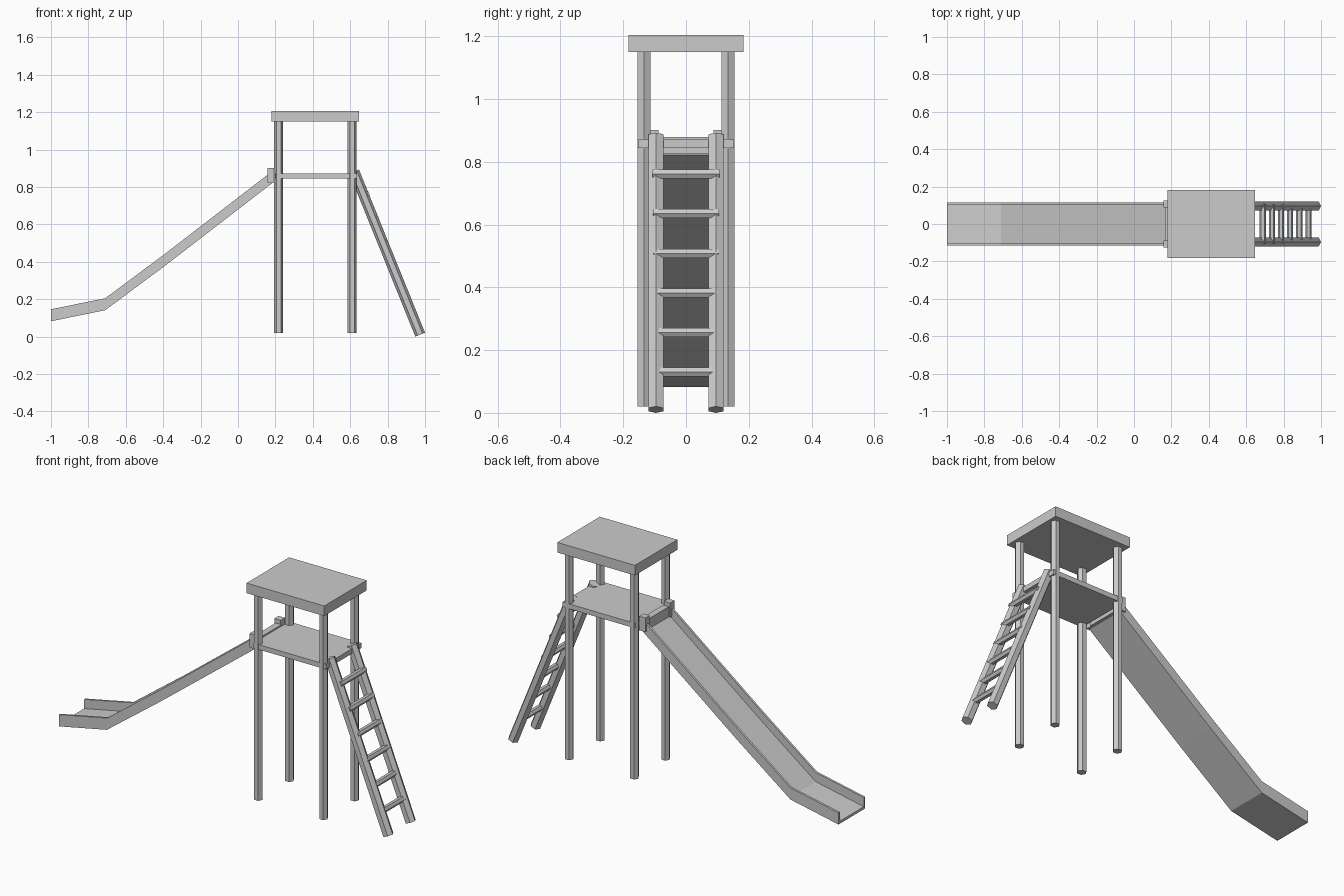
import bpy, bmesh
from mathutils import Vector

if "Cube" in bpy.data.objects:
    bpy.data.objects.remove(bpy.data.objects["Cube"])

grey = bpy.data.materials.new("light grey")
grey.diffuse_color = (0.6, 0.6, 0.6, 1)
grey.use_nodes = True
grey.node_tree.nodes["Principled BSDF"].inputs["Base Color"].default_value = grey.diffuse_color


def finish(name, bm):
    bmesh.ops.recalc_face_normals(bm, faces=bm.faces)
    mesh = bpy.data.meshes.new(name)
    bm.to_mesh(mesh)
    bm.free()
    mesh.materials.append(grey)
    obj = bpy.data.objects.new(name, mesh)
    bpy.context.collection.objects.link(obj)


def loft(name, rings):
    """Join equal rings of points into a capped solid."""
    bm = bmesh.new()
    rows = [[bm.verts.new(p) for p in ring] for ring in rings]
    n = len(rows[0])
    for a, b in zip(rows, rows[1:]):
        for i in range(n):
            j = (i + 1) % n
            bm.faces.new((a[i], a[j], b[j], b[i]))
    bm.faces.new(rows[0])
    bm.faces.new(rows[-1])
    finish(name, bm)


def box(name, lo, hi):
    bm = bmesh.new()
    bmesh.ops.create_cube(bm, size=1)
    for v in bm.verts:
        v.co = [(a + b) / 2 + c * (b - a) for a, b, c in zip(lo, hi, v.co)]
    finish(name, bm)


def hex_bar(name, start, end, radius):
    """Six-sided bar with two corner edges lying in the xz plane."""
    start, end = Vector(start), Vector(end)
    d = (end - start).normalized()
    u = Vector((1, 0, 0))
    u = (u - d * u.dot(d)).normalized()
    v = d.cross(u)
    corners = [(1, 0), (.5, .866), (-.5, .866), (-1, 0), (-.5, -.866), (.5, -.866)]
    loft(name, [[p + (u * a + v * b) * radius for a, b in corners]
                for p in (start, end)])


# Tower
box("roof", (0.18, -0.183, 1.15), (0.648, 0.183, 1.205))
box("platform", (0.2, -0.153, 0.845), (0.637, 0.153, 0.872))
for x in (0.217, 0.61):
    for y in (-0.134, 0.134):
        hex_bar("post", (x, y, 0.02), (x, y, 1.16), 0.0235)

# Slide: trough section swept along its bottom line, ends cut upright
W, T, H, BED = 0.115, 0.012, 0.064, 0.014
section = [(-W, 0), (W, 0), (W, H), (W - T, H),
           (W - T, BED), (T - W, BED), (T - W, H), (-W, H)]
path = [(-1, 0.082), (-0.71, 0.141), (-0.39, 0.379), (0.185, 0.822)]
loft("slide", [[(x, y, z + dz) for y, dz in section] for x, z in path])

# Slide mount: two end blocks and a cross beam
for s in (-1, 1):
    y0, y1 = sorted((s * 0.088, s * 0.125))
    box("slide_block", (0.157, y0, 0.825), (0.195, y1, 0.902))
box("slide_beam", (0.165, -0.09, 0.825), (0.2, 0.09, 0.88))

# Ladder
top, bottom = Vector((0.621, 0, 0.8825)), Vector((0.974, 0, 0.0105))
for s in (-1, 1):
    side = Vector((0, s * 0.096, 0))
    hex_bar("ladder_rail", bottom + side, top + side, 0.028)

for i in range(6):
    z = 0.13 + i * 0.1262
    f = (z - bottom.z) / (top.z - bottom.z)
    x = bottom.x + (top.x - bottom.x) * f + 0.007 + 0.0022 * i
    half = 0.098 + 0.0018 * i
    hex_bar("ladder_rung", (x, -half, z), (x, half, z), 0.0165)
